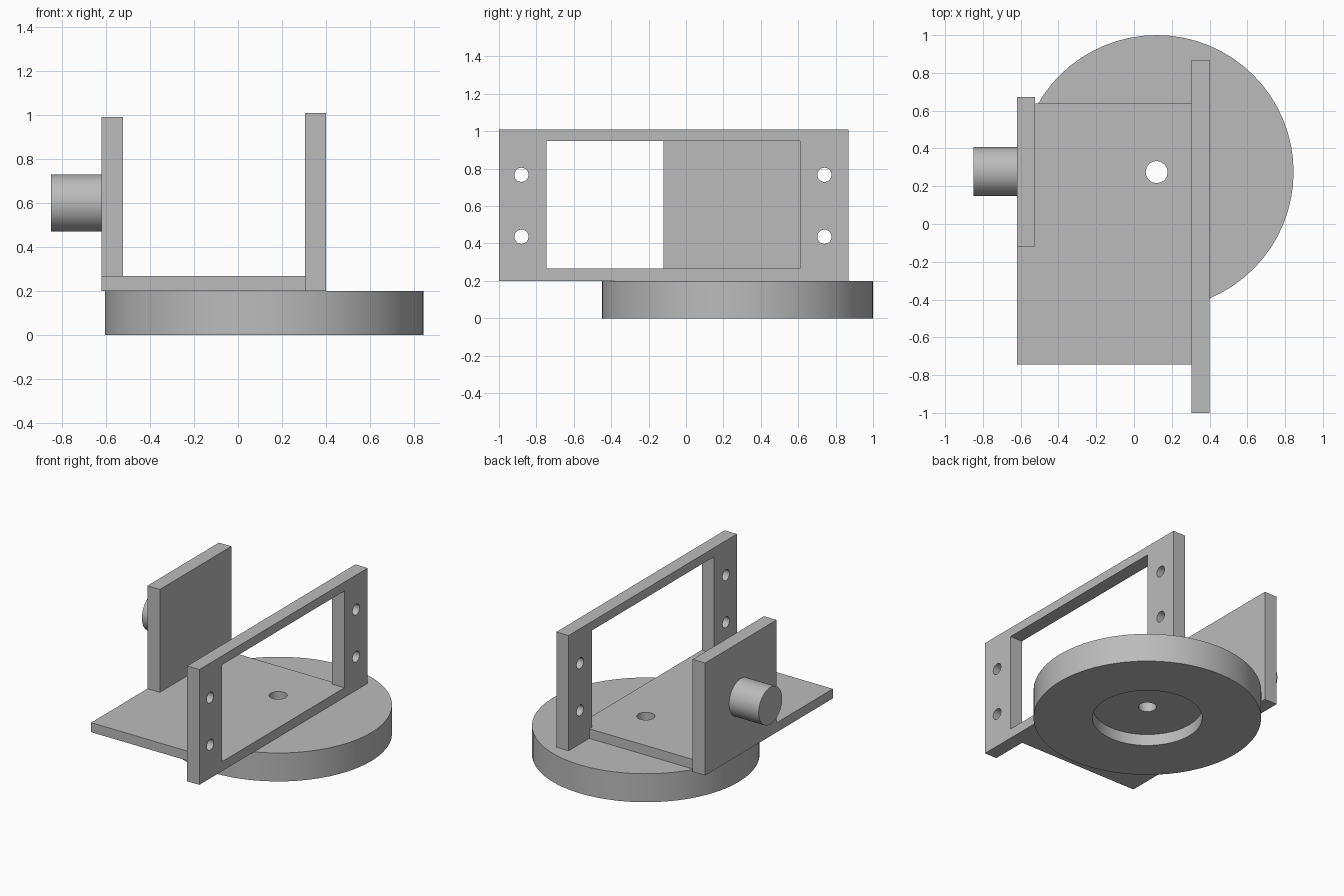
import bpy
import math
from mathutils import Vector

cube = bpy.data.objects.get("Cube")
if cube:
    bpy.data.objects.remove(cube, do_unlink=True)

GREY = (0.5, 0.5, 0.5, 1)
grey = bpy.data.materials.new("light_grey")
grey.use_nodes = True
grey.diffuse_color = GREY
grey.node_tree.nodes["Principled BSDF"].inputs["Base Color"].default_value = GREY


def finish(name):
    obj = bpy.context.object
    obj.name = name
    obj.data.materials.append(grey)
    return obj


def box(name, low, high):
    low, high = Vector(low), Vector(high)
    bpy.ops.mesh.primitive_cube_add(size=1, location=(low + high) / 2)
    obj = finish(name)
    obj.scale = high - low
    bpy.ops.object.transform_apply(location=False, rotation=False, scale=True)
    return obj


def cylinder(name, start, end, radius, sides=64):
    start, end = Vector(start), Vector(end)
    axis = end - start
    bpy.ops.mesh.primitive_cylinder_add(
        vertices=sides, radius=radius, depth=axis.length,
        location=(start + end) / 2,
        rotation=axis.to_track_quat("Z", "Y").to_euler())
    return finish(name)


def cut(target, cutters):
    """Subtract the cutters from the target, then discard them."""
    bpy.ops.object.select_all(action="DESELECT")
    bpy.context.view_layer.objects.active = target
    target.select_set(True)
    for cutter in cutters:
        cutter.hide_render = True
        mod = target.modifiers.new("cut", "BOOLEAN")
        mod.operation = "DIFFERENCE"
        mod.solver = "EXACT"
        mod.object = cutter
        bpy.ops.object.modifier_apply(modifier=mod.name)
        bpy.data.objects.remove(cutter, do_unlink=True)


def smooth(obj):
    bpy.ops.object.select_all(action="DESELECT")
    bpy.context.view_layer.objects.active = obj
    obj.select_set(True)
    bpy.ops.object.shade_smooth_by_angle(angle=math.radians(30))


CX, CY = 0.12, 0.275        # turntable axis
BASE, FLOOR = 0.2, 0.267    # underside and top of the bracket plate
LEFT, RIGHT = -0.62, 0.305  # extent of the bracket plate


def axis_hole():
    return cylinder("axis_cutter", (CX, CY, -0.1), (CX, CY, 0.5), 0.058, 32)


# Round base with a recess underneath and a centre hole
base = cylinder("round_base", (CX, CY, 0), (CX, CY, BASE), 0.725)
recess = cylinder("recess_cutter", (CX, CY, -0.1), (CX, CY, 0.08), 0.35)
cut(base, [recess, axis_hole()])

# Bracket plate
plate = box("bracket_plate", (LEFT, -0.745, BASE), (RIGHT, 0.638, FLOOR))
cut(plate, [axis_hole()])

# Solid side wall with its pivot stub
box("side_wall", (LEFT, -0.12, BASE), (-0.523, 0.673, 0.99))
pivot = cylinder("pivot_stub", (-0.85, 0.277, 0.6), (LEFT, 0.277, 0.6), 0.13)

# Open mounting frame with four screw holes
frame = box("mounting_frame", (RIGHT, -1, BASE), (0.4, 0.868, 1.01))
cutters = [box("window_cutter", (0.2, -0.747, FLOOR), (0.5, 0.61, 0.947))]
for y in (-0.88, 0.74):
    for z in (0.436, 0.767):
        cutters.append(cylinder("screw_cutter", (0.2, y, z), (0.5, y, z), 0.038, 32))
cut(frame, cutters)

for part in (base, plate, pivot, frame):
    smooth(part)
